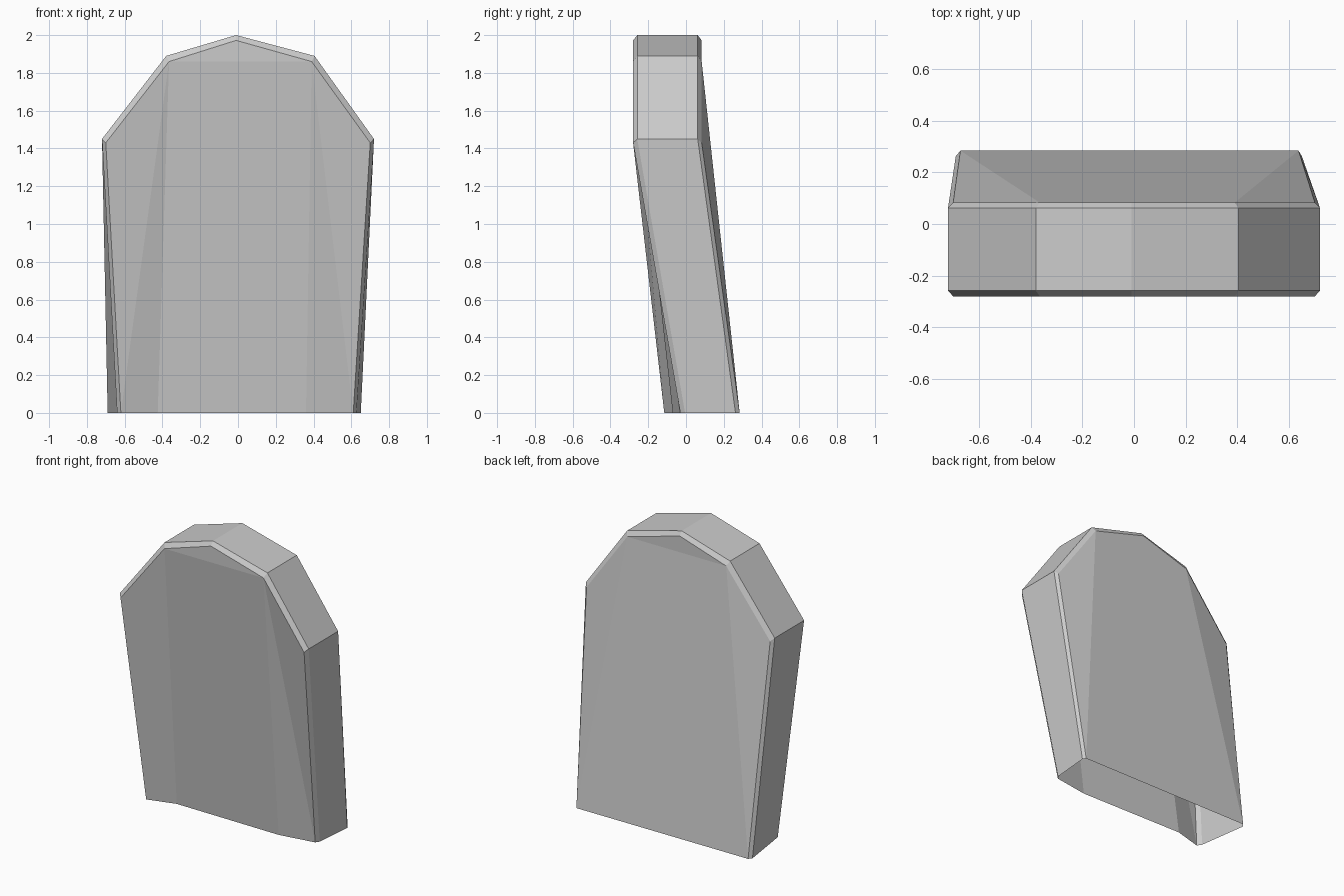
import bpy, bmesh

if "Cube" in bpy.data.objects:
    bpy.data.objects.remove(bpy.data.objects["Cube"])

# Upper outline (x, z): left shoulder, left crown, apex, right crown, right shoulder
outline = [(-0.72, 1.45), (-0.38, 1.89), (-0.01, 2.0), (0.405, 1.89), (0.72, 1.45)]
inset = [(-0.70, 1.43), (-0.365, 1.86), (-0.01, 1.972), (0.39, 1.86), (0.70, 1.43)]

# Each ring: upper outline, its depth, then (x, y) of the left and right foot
rings = [
    (inset, -0.28, (-0.62, -0.115), (0.61, -0.03)),     # front face edge
    (outline, -0.258, (-0.64, -0.085), (0.627, -0.005)),  # front chamfer
    (outline, 0.062, (-0.69, 0.262), (0.65, 0.262)),    # back chamfer
    (inset, 0.083, (-0.672, 0.284), (0.637, 0.284)),    # back face edge
]

bm = bmesh.new()
loops = []
for top, y, left, right in rings:
    pts = [(*left, 0)] + [(x, y, z) for x, z in top] + [(*right, 0)]
    loops.append([bm.verts.new(p) for p in pts])

# Chamfers and side walls (the foot stays open)
for a, b in zip(loops, loops[1:]):
    for i in range(6):
        bm.faces.new((a[i], b[i], b[i + 1], a[i + 1]))

# Front and back slabs: a leaning middle panel, side triangles and a crown
front, back = loops[0], loops[-1]
k1 = bm.verts.new((-0.425, -0.06, 0))
k2 = bm.verts.new((0.36, -0.07, 0))
for f, feet in ((front, (k1, k2)), (back, (back[0], back[6]))):
    bm.faces.new((f[2], f[4], feet[1], feet[0]))
    bm.faces.new((f[2], f[3], f[4]))
    bm.faces.new((f[0], f[1], f[2]))
    bm.faces.new((f[4], f[5], f[6]))
bm.faces.new((front[0], front[2], k1))
bm.faces.new((front[4], front[6], k2))
bmesh.ops.recalc_face_normals(bm, faces=bm.faces)

mesh = bpy.data.meshes.new("leaning_headstone")
bm.to_mesh(mesh)
bm.free()
bpy.context.collection.objects.link(bpy.data.objects.new("leaning_headstone", mesh))
